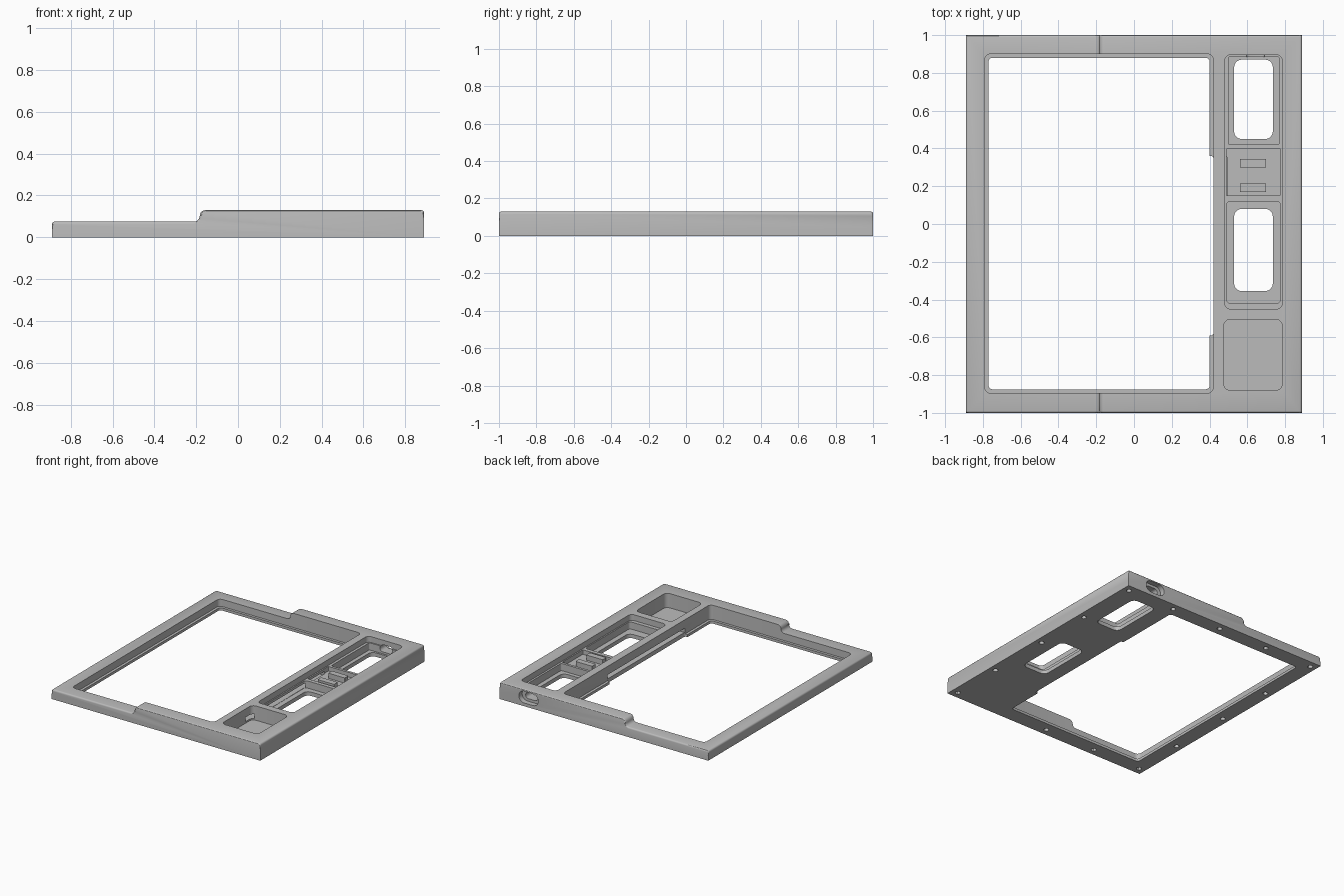
import bpy, bmesh, math
from mathutils import Matrix

if "Cube" in bpy.data.objects:
    bpy.data.objects.remove(bpy.data.objects["Cube"], do_unlink=True)

grey = bpy.data.materials.new("plain grey")
grey.use_nodes = True
colour = (0.5, 0.5, 0.5, 1)
grey.diffuse_color = colour
grey.node_tree.nodes["Principled BSDF"].inputs["Base Color"].default_value = colour


def arc(cx, cy, r, start, end, n=5):
    angles = [math.radians(start + (end - start) * i / n) for i in range(n + 1)]
    return [(cx + r * math.cos(a), cy + r * math.sin(a)) for a in angles]


def prism(name, outline, low, high, turn=None, bevel=None):
    """Extrude a flat outline from low to high, then optionally turn it upright."""
    bm = bmesh.new()
    face = bm.faces.new([bm.verts.new((u, v, low)) for u, v in outline])
    out = bmesh.ops.extrude_face_region(bm, geom=[face])
    moved = [v for v in out["geom"] if isinstance(v, bmesh.types.BMVert)]
    bmesh.ops.translate(bm, vec=(0, 0, high - low), verts=moved)
    if turn:
        bm.transform(turn)
    bmesh.ops.recalc_face_normals(bm, faces=bm.faces[:])
    if bevel:
        bevel(bm)
    mesh = bpy.data.meshes.new(name)
    bm.to_mesh(mesh)
    bm.free()
    mesh.materials.append(grey)
    obj = bpy.data.objects.new(name, mesh)
    bpy.context.collection.objects.link(obj)
    return obj


def rounded(x0, x1, y0, y1, r):
    return (arc(x1 - r, y1 - r, r, 0, 90) + arc(x0 + r, y1 - r, r, 90, 180)
            + arc(x0 + r, y0 + r, r, 180, 270) + arc(x1 - r, y0 + r, r, 270, 360))


def cut(tool):
    mod = case.modifiers.new("cut", "BOOLEAN")
    mod.operation = "DIFFERENCE"
    mod.solver = "EXACT"
    mod.object = tool
    bpy.context.view_layer.objects.active = case
    bpy.ops.object.modifier_apply(modifier=mod.name)
    bpy.data.objects.remove(tool, do_unlink=True)


def pocket(x0, x1, y0, y1, r, low, high=0.2):
    cut(prism("cutter", rounded(x0, x1, y0, y1, r), low, high))


def soften_rim(bm):
    # Round the top edges of the front and back faces
    rim = [e for e in bm.edges if abs(e.verts[0].co.y - e.verts[1].co.y) < 1e-5
           and max(v.co.z for v in e.verts) > 0.061 and min(v.co.z for v in e.verts) > 0.01]
    bmesh.ops.bevel(bm, geom=rim, offset=0.011, segments=3, profile=0.5, affect="EDGES")


# Case body: stepped side profile, low on the right and tall on the left
upright = Matrix.Rotation(math.radians(90), 4, "X")
r = 0.014
profile = ([(-0.89, 0), (0.89, 0)] + arc(0.89 - r, 0.13 - r, r, 0, 90)
           + arc(-0.155, 0.102, 0.028, 90, 180) + arc(-0.21, 0.102, 0.027, 0, -90)
           + arc(-0.89 + r, 0.075 - r, r, 90, 180))
case = prism("case_frame", profile, -1, 1, upright, soften_rim)

# Main opening with a thin ledge that is missing along the middle of one side
pocket(-0.79, 0.42, -0.895, 0.90, 0.03, 0.02)
pocket(-0.77, 0.40, -0.875, 0.88, 0.02, -0.1)
pocket(0.30, 0.422, -0.59, 0.36, 0.015, -0.1, 0.06)

# Storage tray and the long side channel
pocket(0.475, 0.785, -0.88, -0.505, 0.035, 0.02)
pocket(0.48, 0.785, -0.45, 0.895, 0.03, 0.085)
pocket(0.50, 0.77, 0.42, 0.885, 0.01, 0.03)
pocket(0.49, 0.775, -0.42, 0.12, 0.02, 0.03)
pocket(0.49, 0.775, 0.15, 0.40, 0.005, 0.05)

# Through windows in the channel floor
for y0, y1 in ((0.45, 0.87), (-0.355, 0.08)):
    pocket(0.53, 0.735, y0, y1, 0.04, -0.1)

# Slot through the dividing wall
pocket(0.38, 0.495, -0.585, 0.355, 0.005, 0.032, 0.065)

# Socket recess and its passage in the back wall
for outline, y0 in ((rounded(0.56, 0.725, 0.025, 0.115, 0.044), 0.96),
                    (rounded(0.59, 0.695, 0.045, 0.095, 0.024), 0.86)):
    cut(prism("cutter", outline, -1.1, -y0, upright))

# Screw holes around the underside
screws = [(x, 0.945) for x in (0.84, 0.43, 0, -0.43, -0.84)]
screws += [(x, y) for x in (-0.84, 0.84) for y in (0.45, -0.02, -0.53, -0.945)]
screws += [(-0.42, -0.945), (0.02, -0.945)]
for x, y in screws:
    cut(prism("cutter", arc(x, y, 0.019, 0, 330, 11), -0.1, 0.045))

# Retaining clips between the two windows
parts = [case]
for name, y0, y1 in (("back_clip", 0.30, 0.345), ("front_clip", 0.17, 0.215)):
    parts.append(prism(name, rounded(0.56, 0.70, y0, y1, 0.004), 0.045, 0.09))

for obj in parts:
    bpy.ops.object.select_all(action="DESELECT")
    obj.select_set(True)
    bpy.context.view_layer.objects.active = obj
    bpy.ops.object.shade_smooth_by_angle(angle=math.radians(30))
